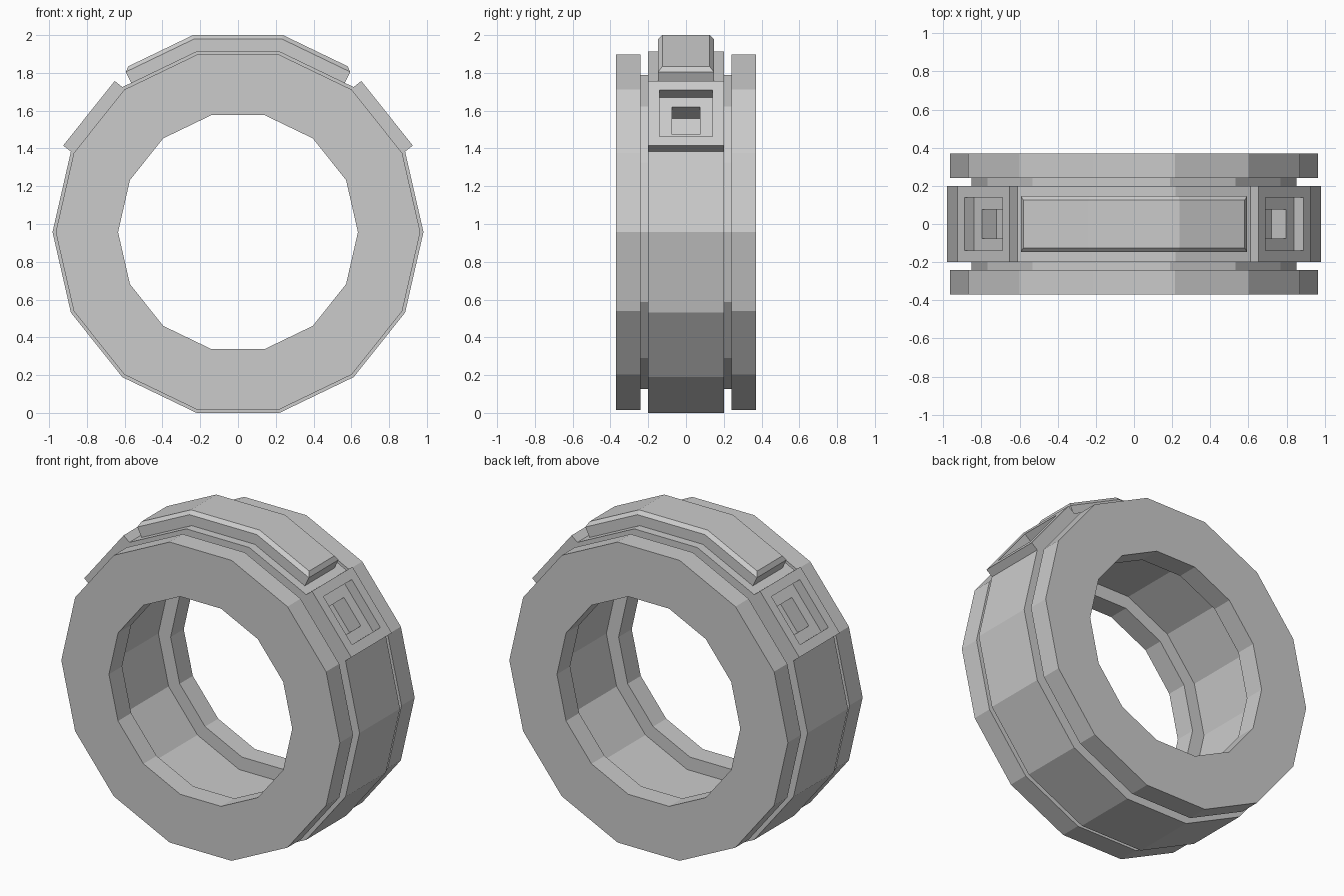
import bpy, bmesh, math
from mathutils import Vector

if "Cube" in bpy.data.objects:
    bpy.data.objects.remove(bpy.data.objects["Cube"])

SIDES = 14
STEP = 2 * math.pi / SIDES
CZ = 0.957                      # height of the ring centre


def finish(name, bm):
    bmesh.ops.recalc_face_normals(bm, faces=bm.faces[:])
    mesh = bpy.data.meshes.new(name)
    bm.to_mesh(mesh)
    bm.free()
    obj = bpy.data.objects.new(name, mesh)
    obj.location.z = CZ
    bpy.context.collection.objects.link(obj)
    return obj


def revolve(profile):
    """Closed (radius, y) profile turned around the y axis."""
    bm = bmesh.new()
    rows = [[bm.verts.new((r * math.cos(k * STEP), y, r * math.sin(k * STEP)))
             for r, y in profile] for k in range(SIDES)]
    n = len(profile)
    for k in range(SIDES):
        a, b = rows[k], rows[(k + 1) % SIDES]
        for i in range(n):
            j = (i + 1) % n
            bm.faces.new((a[i], a[j], b[j], b[i]))
    bm.normal_update()
    bmesh.ops.recalc_face_normals(bm, faces=bm.faces[:])
    return bm


# Front and back side rings
for name, s in (("front_side_ring", -1), ("back_side_ring", 1)):
    finish(name, revolve([(0.635, s * 0.24), (0.965, s * 0.24),
                          (0.965, s * 0.37), (0.635, s * 0.37)]))

# Centre band with the grooves at its edges
bm = revolve([(0.72, -0.25), (0.852, -0.25), (0.852, -0.2), (0.982, -0.2),
              (0.982, 0.2), (0.852, 0.2), (0.852, 0.25), (0.72, 0.25)])

# Raised blocks with stepped pockets on the two upper side faces
for ang in (1.5 * STEP, math.pi - 1.5 * STEP):
    n = Vector((math.cos(ang), 0, math.sin(ang)))
    face = next(f for f in bm.faces
                if f.calc_center_median().dot(n) > 0.94 and abs(f.calc_center_median().y) < 0.1)
    for inset, push in ((0, 0.052), (0.06, -0.063), (0.065, -0.1)):
        if inset:
            bmesh.ops.inset_individual(bm, faces=[face], thickness=inset, use_even_offset=True)
        face = bmesh.ops.extrude_discrete_faces(bm, faces=[face])["faces"][0]
        bmesh.ops.translate(bm, verts=face.verts[:], vec=n * push)
finish("centre_band", bm)


# Bent top plate with a chamfered rim
def plate_loop(bm, apothem, end, half_y):
    c = apothem * math.tan(STEP / 2)
    a = math.pi / 2 - STEP
    ex = apothem * math.cos(a) + end * math.sin(a)
    ez = apothem * math.sin(a) - end * math.cos(a)
    path = [(-ex, ez), (-c, apothem), (c, apothem), (ex, ez)]
    return [[bm.verts.new((x, y, z)) for x, z in path] for y in (-half_y, half_y)]


bm = bmesh.new()
levels = [plate_loop(bm, 0.945, 0.167, 0.147),
          plate_loop(bm, 1.022, 0.167, 0.147),
          plate_loop(bm, 1.043, 0.142, 0.125)]
for front, back in (levels[0], levels[2]):
    for i in range(3):
        bm.faces.new((front[i], front[i + 1], back[i + 1], back[i]))
for low, high in zip(levels, levels[1:]):
    for s in (0, 1):
        for i in range(3):
            bm.faces.new((low[s][i], low[s][i + 1], high[s][i + 1], high[s][i]))
    for e in (0, 3):
        bm.faces.new((low[0][e], low[1][e], high[1][e], high[0][e]))
finish("top_plate", bm)
